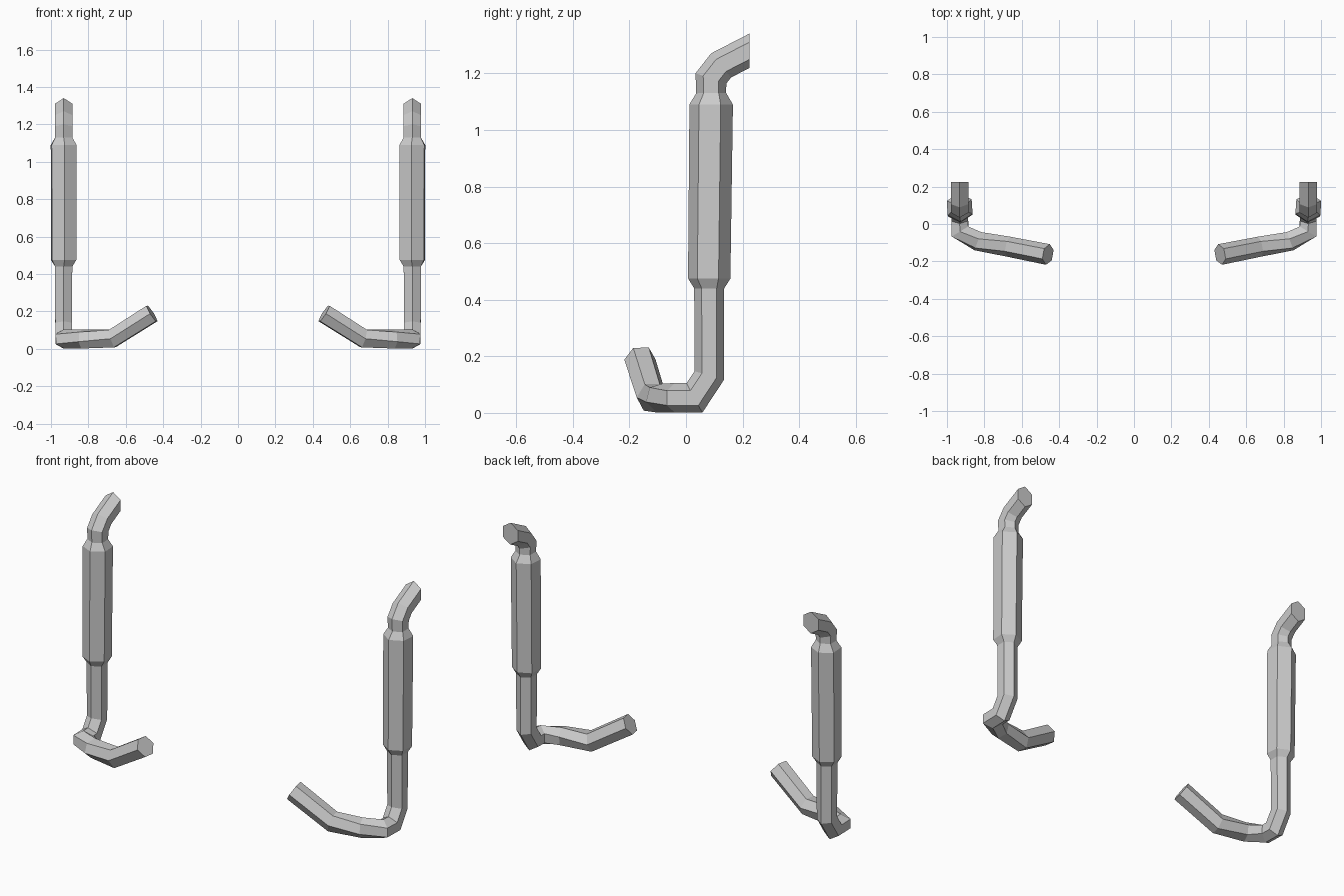
import bpy, bmesh, math
from mathutils import Vector, Quaternion

if "Cube" in bpy.data.objects:
    bpy.data.objects.remove(bpy.data.objects["Cube"])

# pipe centreline: (x, y, z, radius, twist in degrees)
PATH = [
    (.932, .225, 1.280, .054, 0),    # top end
    (.932, .124, 1.228, .054, 0),
    (.932, .088, 1.182, .054, 0),
    (.932, .089, 1.130, .053, 0),
    (.932, .089, 1.090, .077, 4),    # thick sleeve
    (.932, .082, .475, .075, 0),
    (.932, .082, .440, .053, -4),
    (.932, .082, .132, .052, 0),     # lower bend
    (.932, .030, .053, .052, 0),
    (.930, -.040, .053, .052, 0),
    (.835, -.092, .053, .053, 15),   # foot
    (.672, -.121, .055, .054, 15),
    (.460, -.163, .189, .056, 0),    # free end
]


def mitred_pipe(name, path, sides=6):
    pts = [Vector(p[:3]) for p in path]
    dirs = [(b - a).normalized() for a, b in zip(pts, pts[1:])]
    # starting cross-section, one corner upwards
    side = Vector((1, 0, 0))
    up = side.cross(dirs[0])
    sec = [up * math.cos(2 * math.pi * i / sides) + side * math.sin(2 * math.pi * i / sides)
           for i in range(sides)]
    bm = bmesh.new()
    rings = []
    last = len(pts) - 1
    for i, p in enumerate(pts):
        d = dirs[max(i - 1, 0)]
        if i == 0:
            normal = Vector((0, -1, 0))      # end is cut upright
        elif i == last:
            normal = d
        else:
            normal = (d + dirs[i]).normalized()
        turn = Quaternion(d, math.radians(path[i][4]))
        sec = [turn @ v for v in sec]
        ring = []
        for v in sec:
            o = v * path[i][3]
            o = o - d * (o.dot(normal) / d.dot(normal))
            ring.append(bm.verts.new(p + o))
        rings.append(ring)
        if 0 < i < last:
            bend = d.rotation_difference(dirs[i])
            sec = [bend @ v for v in sec]
    for a, b in zip(rings, rings[1:]):
        for k in range(sides):
            n = (k + 1) % sides
            bm.faces.new((a[k], a[n], b[n], b[k]))
    bm.faces.new(rings[0])
    bm.faces.new(rings[-1])
    bmesh.ops.recalc_face_normals(bm, faces=bm.faces)
    me = bpy.data.meshes.new(name)
    bm.to_mesh(me)
    bm.free()
    ob = bpy.data.objects.new(name, me)
    bpy.context.collection.objects.link(ob)
    return ob


# bent pipes, mirrored left to right
pipes = mitred_pipe("bent_pipes", PATH)
mirror = pipes.modifiers.new("mirror", 'MIRROR')
mirror.use_axis = (True, False, False)
